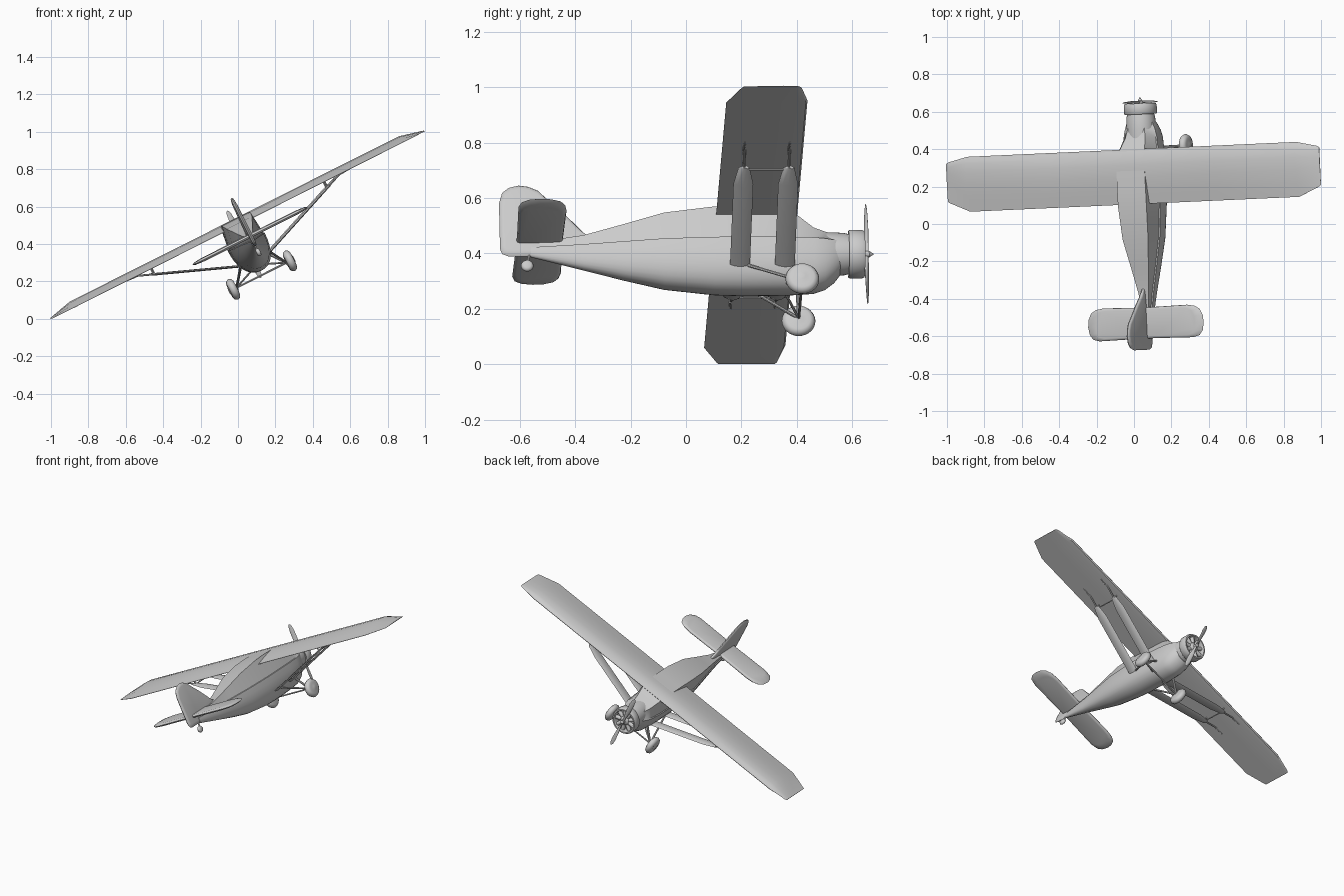
import bpy, bmesh, math
from mathutils import Vector, Matrix

if "Cube" in bpy.data.objects:
    bpy.data.objects.remove(bpy.data.objects["Cube"])

# Aircraft frame: X = span, Y = forward, Z = up; banked into the world by M
d = Vector((0.8928, 0.0404, 0.4486)).normalized()
f = Vector((-0.045, 1.0, 0.0))
f = (f - d * f.dot(d)).normalized()
u = d.cross(f)
M = Matrix((d, f, u)).transposed().to_4x4()
M.translation = Vector((0.062, 0.0, 0.3975))

grey = bpy.data.materials.new("light_grey")
grey.diffuse_color = (0.6, 0.6, 0.6, 1)
grey.use_nodes = True
grey.node_tree.nodes["Principled BSDF"].inputs["Base Color"].default_value = grey.diffuse_color


def loft(name, rings, cap=True, angle=30, closed=False):
    """Skin a list of equal-length rings."""
    bm = bmesh.new()
    vs = [[bm.verts.new(p) for p in r] for r in rings]
    n = len(vs[0])
    pairs = list(zip(vs, vs[1:])) + ([(vs[-1], vs[0])] if closed else [])
    for a, b in pairs:
        for i in range(n):
            j = (i + 1) % n
            bm.faces.new((a[i], a[j], b[j], b[i]))
    if cap and not closed:
        bm.faces.new(vs[0])
        bm.faces.new(vs[-1])
    bmesh.ops.recalc_face_normals(bm, faces=bm.faces)
    me = bpy.data.meshes.new(name)
    bm.to_mesh(me)
    bm.free()
    ob = bpy.data.objects.new(name, me)
    bpy.context.collection.objects.link(ob)
    ob.matrix_world = M
    me.materials.append(grey)
    bpy.ops.object.select_all(action='DESELECT')
    ob.select_set(True)
    bpy.context.view_layer.objects.active = ob
    bpy.ops.object.shade_smooth_by_angle(angle=math.radians(angle))
    return ob


def lathe(name, prof, c, axis, n=32, closed=False, angle=35):
    """Turn (offset, radius) points about an axis through c."""
    ax = Vector(axis).normalized()
    q = ax.to_track_quat('Z', 'Y')
    rings = [[Vector(c) + ax * o + q @ Vector((r * math.cos(t), r * math.sin(t), 0))
              for t in (2 * math.pi * i / n for i in range(n))] for o, r in prof]
    return loft(name, rings, closed=closed, angle=angle)


def rod(name, p, q, r, n=8):
    p, q = Vector(p), Vector(q)
    return lathe(name, [(0, r), ((q - p).length, r)], p, q - p, n)


def plate(name, pts, to3d, t):
    """Thin surface with a tapered rim; to3d maps (a, b, thickness)."""
    ca = sum(p[0] for p in pts) / len(pts)
    cb = sum(p[1] for p in pts) / len(pts)
    ring = lambda s, h: [to3d(ca + (a - ca) * s, cb + (b - cb) * s, h) for a, b in pts]
    return loft(name, [ring(.86, -t), ring(.96, -t * .7), ring(1, 0),
                       ring(.96, t * .7), ring(.86, t)], angle=50)


# Fuselage: flat-sided cabin over a rounded belly
def section(y, w, top, tw, sh, bot):
    right = [(tw, top), (w - .006, sh + .003), (w, sh)]
    for k in range(1, 8):
        a = math.pi / 2 * k / 8
        right.append((w * math.cos(a) ** .85, sh + (bot - sh) * math.sin(a) ** .9))
    pts = right + [(0, bot)] + [(-x, z) for x, z in reversed(right)]
    return [(x, y, z) for x, z in pts]


loft("fuselage", [section(*s) for s in (
    (.555, .070, .045, .040, .018, -.080),
    (.535, .080, .058, .045, .018, -.108),
    (.500, .092, .066, .052, .018, -.136),
    (.460, .100, .078, .060, .018, -.150),
    (.365, .106, .148, .083, .018, -.156),
    (.200, .107, .152, .085, .018, -.158),
    (.100, .104, .150, .085, .018, -.155),
    (-.08, .090, .130, .076, .019, -.135),
    (-.230, .064, .094, .052, .020, -.100),
    (-.370, .039, .062, .030, .021, -.063),
    (-.560, .012, .040, .010, .022, -.012))], angle=28)

# Engine: nose neck, ring cowl, radial cylinders
lathe("engine_neck", [(.42, .076), (.50, .080), (.57, .077), (.605, .068)], (0, 0, 0), (0, 1, 0))
lathe("cowl_ring", [(.587, .084), (.592, .088), (.635, .088), (.645, .083), (.645, .074),
                    (.635, .070), (.592, .072)], (0, 0, 0), (0, 1, 0), 40, closed=True, angle=50)
lathe("crankcase", [(.59, .038), (.622, .036), (.636, .026), (.642, .012)], (0, 0, 0), (0, 1, 0), 24)
for i in range(9):
    a = 2 * math.pi * (i + .5) / 9
    v = Vector((math.cos(a), 0, math.sin(a)))
    rod("engine_cylinder", v * .03 + Vector((0, .62, 0)), v * .074 + Vector((0, .62, 0)), .013, 12)

# Propeller
lathe("propeller_hub", [(.635, .012), (.662, .012), (.670, .006), (.677, .003)], (0, 0, 0), (0, 1, 0), 16)
for s in (1, -1):
    rings = []
    for z, w, t, tw in ((.0, .007, .006, 60), (.04, .009, .005, 45), (.09, .015, .004, 28),
                        (.15, .016, .003, 18), (.185, .012, .002, 14), (.2, .004, .001, 12)):
        c, k = math.cos(math.radians(tw)), math.sin(math.radians(tw))
        ring = []
        for i in range(10):
            a = 2 * math.pi * i / 10
            x, y = w * math.cos(a), t * math.sin(a)
            ring.append((s * (x * c - y * k), .653 + x * k + y * c, s * z))
        rings.append(ring)
    loft("propeller_blade", rings, angle=60)

# Wing: flat underside, clipped tips tapering to an edge
AIRFOIL = ((0, .3), (.03, .62), (.12, .9), (.28, 1), (.5, .88), (.75, .5), (1, .06),
           (1, 0), (.5, 0), (.1, 0), (.02, .1))


def wing_section(x, lead, trail, t):
    return [(x, lead + (trail - lead) * c, .116 + t * h) for c, h in AIRFOIL]


tip, mid = (.368, .166, .004), (.402, .108, .036)
loft("wing", [wing_section(x, *p) for x, p in (
    (-1.117, tip), (-1.105, (.376, .158, .007)), (-.985, mid), (-.5, mid), (.5, mid), (.985, mid),
    (1.105, (.376, .158, .007)), (1.117, tip))], angle=30)

# Tailplane and fin
side = [(.04, -.445), (.25, -.441), (.295, -.448), (.325, -.465), (.342, -.50), (.346, -.54),
        (.338, -.58), (.318, -.606), (.28, -.616), (.06, -.612)]
plate("tailplane", side + [(-x, y) for x, y in reversed(side)], lambda a, b, h: (a, b, .05 + h), .010)
plate("fin_and_rudder", [(-.33, .055), (-.37, .088), (-.43, .155), (-.50, .224), (-.53, .256),
      (-.565, .272), (-.60, .277), (-.635, .268), (-.66, .247), (-.672, .205), (-.672, .02),
      (-.664, 0), (-.64, -.010), (-.55, -.010), (-.45, .02)], lambda a, b, h: (h, a, b), .010)

# Tail wheel
rod("tail_wheel_leg", (0, -.560, .03), (0, -.575, -.047), .005)
lathe("tail_wheel", [(-.011, .012), (-.008, .019), (0, .023), (.008, .019), (.011, .012)],
      (0, -.575, -.047), (1, 0, 0), 20, angle=60)

TYRE = ((-.026, .012), (-.020, .030), (-.021, .042), (-.015, .054), (0, .061),
        (.015, .054), (.021, .042), (.020, .030), (.026, .012))
for s in (1, -1):
    # Wing struts: broad fairings ending in thin rods, with jury struts
    for yc in (.190, .352):
        p, q = Vector((s * .085, yc, -.088)), Vector((s * .612, yc, .118))
        rings = []
        for t, w in ((0, .036), (.70, .036), (.84, .020), (.85, .006)):
            c = p.lerp(q, t)
            rings.append([c + Vector((0, w * a, .007 * b)) for a, b in
                          ((1, 0), (.6, .8), (0, 1), (-.6, .6), (-1, 0), (-.6, -.6), (0, -1), (.6, -.8))])
        loft("wing_strut", rings, angle=40)
        rod("wing_strut_end", p.lerp(q, .82), q, .005)
        j = p.lerp(q, .82)
        rod("jury_strut", j, (j.x, yc, .12), .004)
        rod("strut_fitting", (s * .612, yc - .004, .114), (s * .67, yc, .118), .004)
    rod("jury_crossbar", (s * .517, .19, .082), (s * .517, .352, .082), .004)
    # Main landing gear
    hub = Vector((s * .17, .41, -.184))
    lathe("main_wheel", TYRE, hub, (1, 0, 0), 32, angle=60)
    inner = hub - Vector((s * .02, 0, 0))
    rod("gear_front_leg", inner, (s * .08, .405, -.095), .007)
    rod("gear_rear_leg", inner, (s * .09, .22, -.090), .006)
    rod("gear_brace", inner, (s * .045, .36, -.14), .005)
rod("gear_axle", (-.17, .41, -.184), (.17, .41, -.184), .005)
